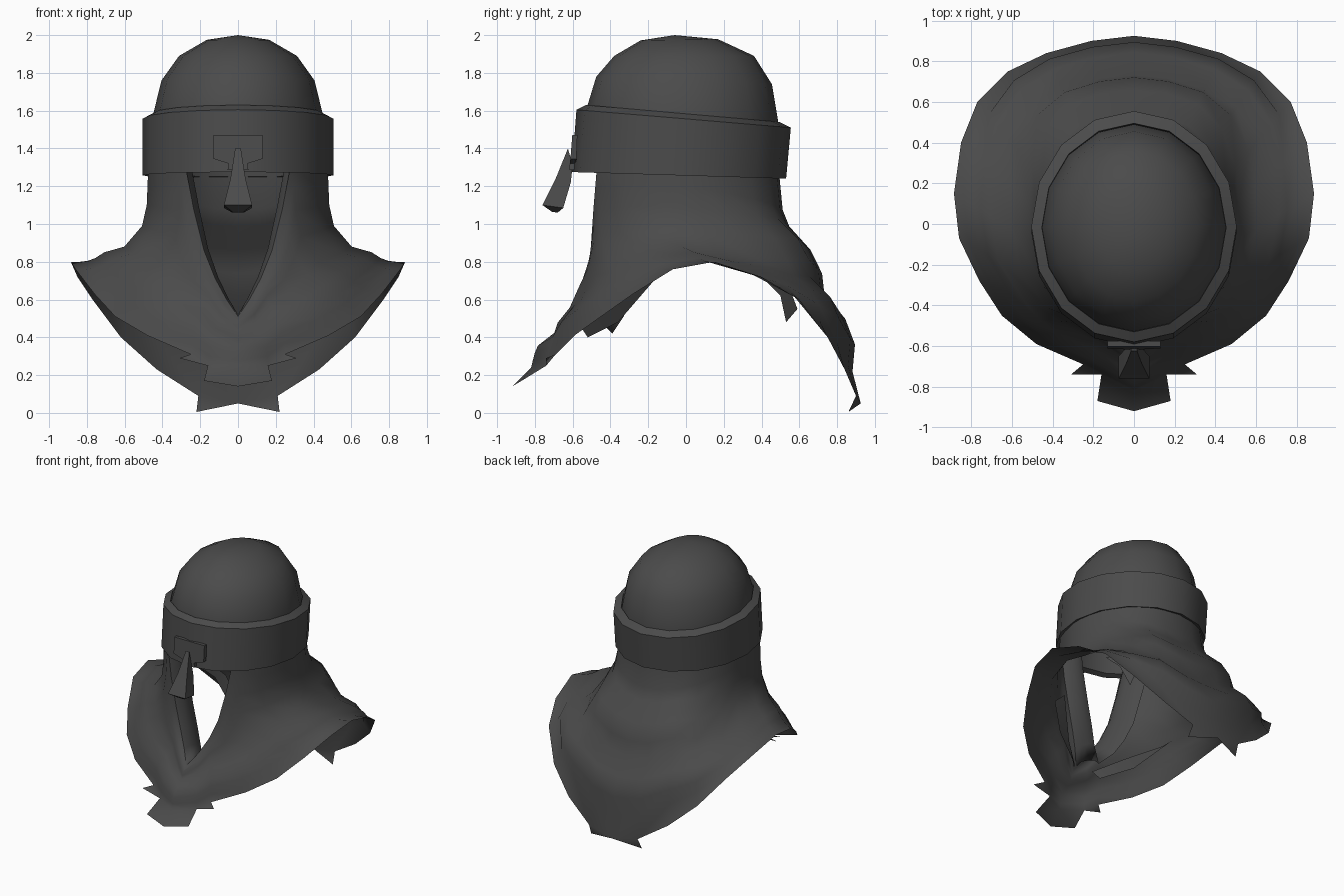
import bpy, bmesh, math
from mathutils import Vector

if "Cube" in bpy.data.objects:
    bpy.data.objects.remove(bpy.data.objects["Cube"])

grey = bpy.data.materials.new("dark_grey")
grey.diffuse_color = (0.07, 0.07, 0.07, 1)
grey.use_nodes = True
grey.node_tree.nodes["Principled BSDF"].inputs["Base Color"].default_value = grey.diffuse_color


def make(name, verts, faces, mirror=False, recalc=False, angle=45):
    me = bpy.data.meshes.new(name)
    me.from_pydata([tuple(v) for v in verts], [], faces)
    bm = bmesh.new()
    bm.from_mesh(me)
    bmesh.ops.remove_doubles(bm, verts=bm.verts, dist=0.0005)
    if recalc:
        bmesh.ops.recalc_face_normals(bm, faces=bm.faces)
    bm.to_mesh(me)
    bm.free()
    me.materials.append(grey)
    ob = bpy.data.objects.new(name, me)
    bpy.context.collection.objects.link(ob)
    if mirror:
        m = ob.modifiers.new("Mirror", 'MIRROR')
        m.use_clip = True
    bpy.ops.object.select_all(action='DESELECT')
    ob.select_set(True)
    bpy.context.view_layer.objects.active = ob
    bpy.ops.object.shade_smooth_by_angle(angle=math.radians(angle))
    return ob


def ring(rx, yf, yb, zf, zb, n=16):
    """Oval tilted ring: front/back y and front/back height."""
    pts = []
    for k in range(n):
        a = 2 * math.pi * k / n
        t = (1 + math.sin(a)) / 2
        pts.append(Vector((rx * math.cos(a), yf + (yb - yf) * t, zf + (zb - zf) * t)))
    return pts


def loft(rings, closed=False):
    n = len(rings[0])
    verts = [p for r in rings for p in r]
    rows = len(rings)
    faces = []
    for i in range(rows if closed else rows - 1):
        a, b = i * n, (i + 1) % rows * n
        faces += [(a + j, a + (j + 1) % n, b + (j + 1) % n, b + j) for j in range(n)]
    return verts, faces


# Helmet dome with a single crown point
verts, faces = loft([ring(.45, -.525, .485, 1.50, 1.43), ring(.453, -.53, .49, 1.60, 1.53),
                     ring(.405, -.475, .455, 1.78, 1.74), ring(.312, -.38, .36, 1.89, 1.89),
                     ring(.165, -.24, .17, 1.972, 1.978)])
top = len(verts)
verts.append(Vector((0, -.06, 2)))
faces += [(top - 16 + j, top - 16 + (j + 1) % 16, top) for j in range(16)]
make("helmet_dome", verts, faces)

# Thick tilted brow band
verts, faces = loft([ring(.475, -.565, .50, 1.29, 1.25), ring(.505, -.605, .53, 1.275, 1.24),
                     ring(.505, -.58, .555, 1.605, 1.51), ring(.453, -.53, .495, 1.63, 1.54),
                     ring(.445, -.52, .48, 1.5, 1.44)], closed=True)
make("brow_band", verts, faces, recalc=True, angle=35)


def prism(name, sections):
    """Box-like solid lofted through four-cornered sections."""
    v, f = loft(sections)
    e = len(v)
    make(name, v, f + [(3, 2, 1, 0), (e - 4, e - 3, e - 2, e - 1)], recalc=True, angle=20)


def section(w, yf, zf, yb, zb):
    return [Vector(p) for p in ((-w, yf, zf), (w, yf, zf), (w, yb, zb), (-w, yb, zb))]


# Nose guard: T-shaped mounting plate and flared bar with a blunt tip
prism("nose_guard_plate", [section(.055, -.618, 1.285, -.59, 1.285),
                           section(.05, -.615, 1.32, -.585, 1.32),
                           section(.13, -.612, 1.345, -.58, 1.345),
                           section(.13, -.602, 1.47, -.575, 1.47)])
prism("nose_guard_bar", [section(.015, -.625, 1.40, -.60, 1.31),
                         section(.04, -.69, 1.24, -.61, 1.22),
                         section(.075, -.76, 1.10, -.65, 1.085),
                         section(.03, -.71, 1.065, -.68, 1.06)])

# Hood: half columns from front centre round to back centre
edge = [(0, -.64, .51), (.06, -.58, .60), (.12, -.535, .71), (.18, -.505, .86),
        (.235, -.49, 1.08), (.28, -.47, 1.32), (.41, -.33, 1.31), (.475, -.10, 1.30),
        (.472, .07, 1.30), (.43, .20, 1.30), (.345, .34, 1.30), (.24, .43, 1.30),
        (.12, .477, 1.30), (0, .49, 1.30)]
hem = [(0, -.82, .24), (.16, -.74, .25), (.25, -.69, .31), (.48, -.59, .41),
       (.65, -.45, .51), (.76, -.28, .63), (.86, -.07, .76), (.885, .15, .80),
       (.85, .40, .72), (.77, .60, .60), (.62, .75, .40), (.43, .84, .23),
       (.21, .90, .09), (0, .925, .05)]
# Drape profiles: share of the way outward and downward
front = [(0, 0), (.12, .06), (.22, .12), (.27, .22), (.32, .32), (.55, .44), (.80, .57),
         (.89, .71), (.95, .86), (1, 1)]
side = [(0, 0), (.01, .20), (.02, .40), (.08, .62), (.31, .84), (.57, .90), (.68, .96),
        (.78, .99), (.88, 1), (1, 1)]
back = [(0, 0), (.05, .18), (.13, .25), (.39, .35), (.53, .45), (.56, .545), (.81, .64),
        (.93, .75), (.90, .865), (1, 1)]
# Blend weights per column, as (front, side)
blend = [(1, 0), (1, 0), (1, 0), (.7, .3), (.45, .55), (.15, .85), (0, 1), (0, 1),
         (0, .9), (0, .6), (0, .25), (0, 0), (0, 0), (0, 0)]

rows, cols = len(front), len(edge)
verts = []
for i in range(rows):
    for j in range(cols):
        wf, ws = blend[j]
        out, down = (front[i][k] * wf + side[i][k] * ws + back[i][k] * (1 - wf - ws)
                     for k in (0, 1))
        a, b = edge[j], hem[j]
        verts.append((a[0] + (b[0] - a[0]) * out, a[1] + (b[1] - a[1]) * out,
                      a[2] + (b[2] - a[2]) * down))
faces = [(i * cols + j, (i + 1) * cols + j, (i + 1) * cols + j + 1, i * cols + j + 1)
         for i in range(rows - 1) for j in range(cols - 1)]


def flap(*pts):
    s = len(verts)
    verts.extend(pts)
    faces.append(tuple(range(s, s + len(pts))))


# Torn tabs at the front and back of the hem
flap(hem[0], (0, -.92, .14), (.18, -.87, .17), hem[1])
flap(hem[1], (.31, -.74, .29), hem[2])
flap(hem[12], (.22, .86, .005), hem[13])
make("hood_cloth", verts, faces, mirror=True, angle=60)

# Folded cloth lining the face opening
lining = [[(x, y, z), (x * .88, y + .06, z + .01), (x * .88, y + .13, z - .01),
           (x * .97, y + .20, z - .04), (x + .03, y + .25, z - .09)]
          for x, y, z in edge[:5] + [(.28, -.47, 1.29)]]
lining[0] = [(0, p[1], p[2]) for p in lining[0]]
n = len(lining[0])
verts = [p for c in lining for p in c]
faces = [(c * n + r, c * n + r + 1, c * n + r + n + 1, c * n + r + n)
         for c in range(len(lining) - 1) for r in range(n - 1)]
make("opening_fold", verts, faces, mirror=True, angle=60)

# Ragged scraps hanging inside the hood
verts, faces = [], []
flap((.08, -.56, .46), (.12, -.52, .40), (.30, -.36, .48), (.30, -.46, .60))
flap((.30, -.36, .48), (.50, -.17, .70), (.50, -.28, .70), (.30, -.46, .60))
flap((.60, .40, .72), (.55, .50, .62), (.50, .56, .63), (.55, .50, .70))
flap((.55, .50, .62), (.48, .53, .48), (.48, .59, .55), (.50, .56, .63))
make("inner_scraps", verts, faces, mirror=True, angle=60)
